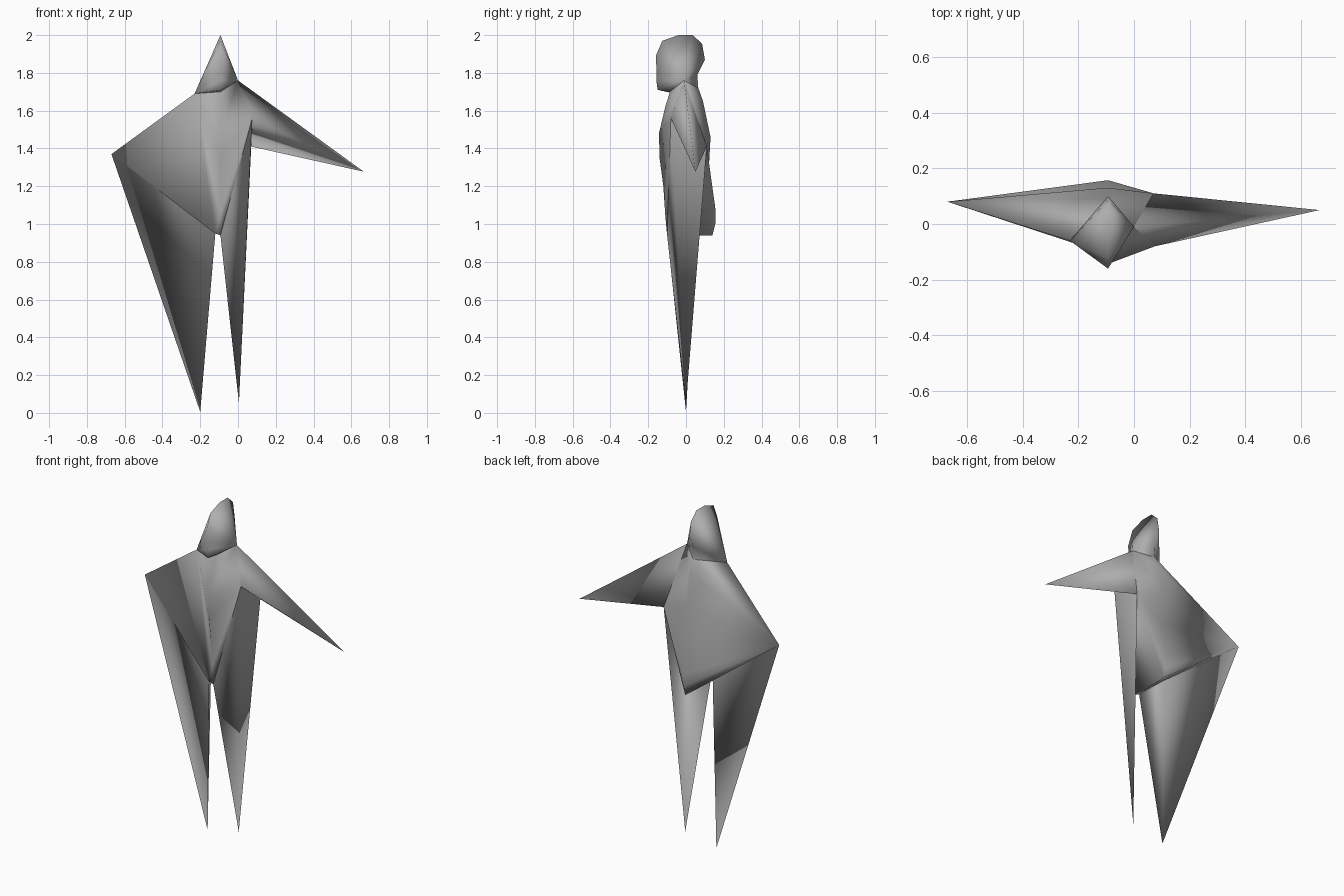
import bpy, bmesh, math
from mathutils import Vector

if "Cube" in bpy.data.objects:
    bpy.data.objects.remove(bpy.data.objects["Cube"])

grey = bpy.data.materials.new("plain grey")
grey.diffuse_color = (0.42, 0.42, 0.42, 1)
grey.use_nodes = True
grey.node_tree.nodes["Principled BSDF"].inputs["Base Color"].default_value = grey.diffuse_color

# Shared corner points of the folded figure
NECK_L = (-0.23, -0.06, 1.69)
NECK_R = (0.0, -0.01, 1.76)
WING = (-0.67, 0.08, 1.37)
HAND = (0.666, 0.05, 1.277)
PIT_F = (0.075, -0.08, 1.56)
PIT_B = (0.07, 0.11, 1.41)
FOOT_L = (-0.2, 0.0, 0.005)
FOOT_R = (0.005, 0.0, 0.05)
CROTCH_L = (-0.12, -0.10, 0.95)
CROTCH_R = (-0.093, -0.10, 0.94)
SEAT = (-0.093, 0.14, 0.94)
HIP_L = (-0.19, 0.02, 1.01)


def ridge(pts):
    """Profile points (y, z) on the central plane of the figure."""
    return [(-0.093, y, z) for y, z in pts]


def fan(apex, chain):
    """Triangles from one apex to each step of a chain of points."""
    return [(apex, a, b) for a, b in zip(chain, chain[1:])]


def build(name, tris):
    bm = bmesh.new()
    for tri in tris:
        bm.faces.new([bm.verts.new(Vector(p)) for p in tri])
    bmesh.ops.remove_doubles(bm, verts=bm.verts[:], dist=0.0005)
    bmesh.ops.recalc_face_normals(bm, faces=bm.faces[:])
    mesh = bpy.data.meshes.new(name)
    bm.to_mesh(mesh)
    bm.free()
    mesh.materials.append(grey)
    ob = bpy.data.objects.new(name, mesh)
    bpy.context.collection.objects.link(ob)
    bpy.ops.object.select_all(action='DESELECT')
    ob.select_set(True)
    bpy.context.view_layer.objects.active = ob
    bpy.ops.object.shade_smooth()
    return ob


# Head: side profile pulled out to one point on each side
head = ridge([(-0.085, 1.70), (-0.15, 1.71), (-0.157, 1.76), (-0.155, 1.80),
              (-0.16, 1.89), (-0.125, 1.97), (-0.04, 2.0), (0.035, 2.0),
              (0.085, 1.955), (0.1, 1.87), (0.06, 1.79), (0.065, 1.72)])
build("head", fan(NECK_L, head) + fan(NECK_R, head))

# Torso: front and back profiles joined to the side corners
front = ridge([(-0.085, 1.70), (-0.11, 1.62), (-0.143, 1.48),
               (-0.14, 1.35), (-0.12, 1.2), (-0.11, 1.05)])
back = ridge([(0.065, 1.72), (0.09, 1.65), (0.13, 1.46), (0.12, 1.28),
              (0.157, 1.07), (0.155, 1.0)]) + [SEAT]
torso = fan(NECK_L, front + [CROTCH_L]) + [(NECK_L, WING, CROTCH_L)]
torso += fan(WING, [NECK_L] + back)
torso += fan(NECK_R, front[:3]) + fan(PIT_F, [NECK_R] + front[2:] + [CROTCH_R])
torso += fan(NECK_R, back[:3]) + fan(PIT_B, [NECK_R] + back[2:] + [CROTCH_R])
# Underside of the torso
torso += fan(CROTCH_L, [front[-1], CROTCH_R, SEAT, WING])
build("torso", torso)

# Arm: spike from the shoulder
build("arm", fan(HAND, [NECK_R, PIT_F, PIT_B, NECK_R]))

# Legs: spikes running down to the feet
build("left_leg", fan(FOOT_L, [WING, CROTCH_L, HIP_L, WING]))
build("right_leg", fan(FOOT_R, [PIT_F, CROTCH_R, PIT_B, PIT_F]))
